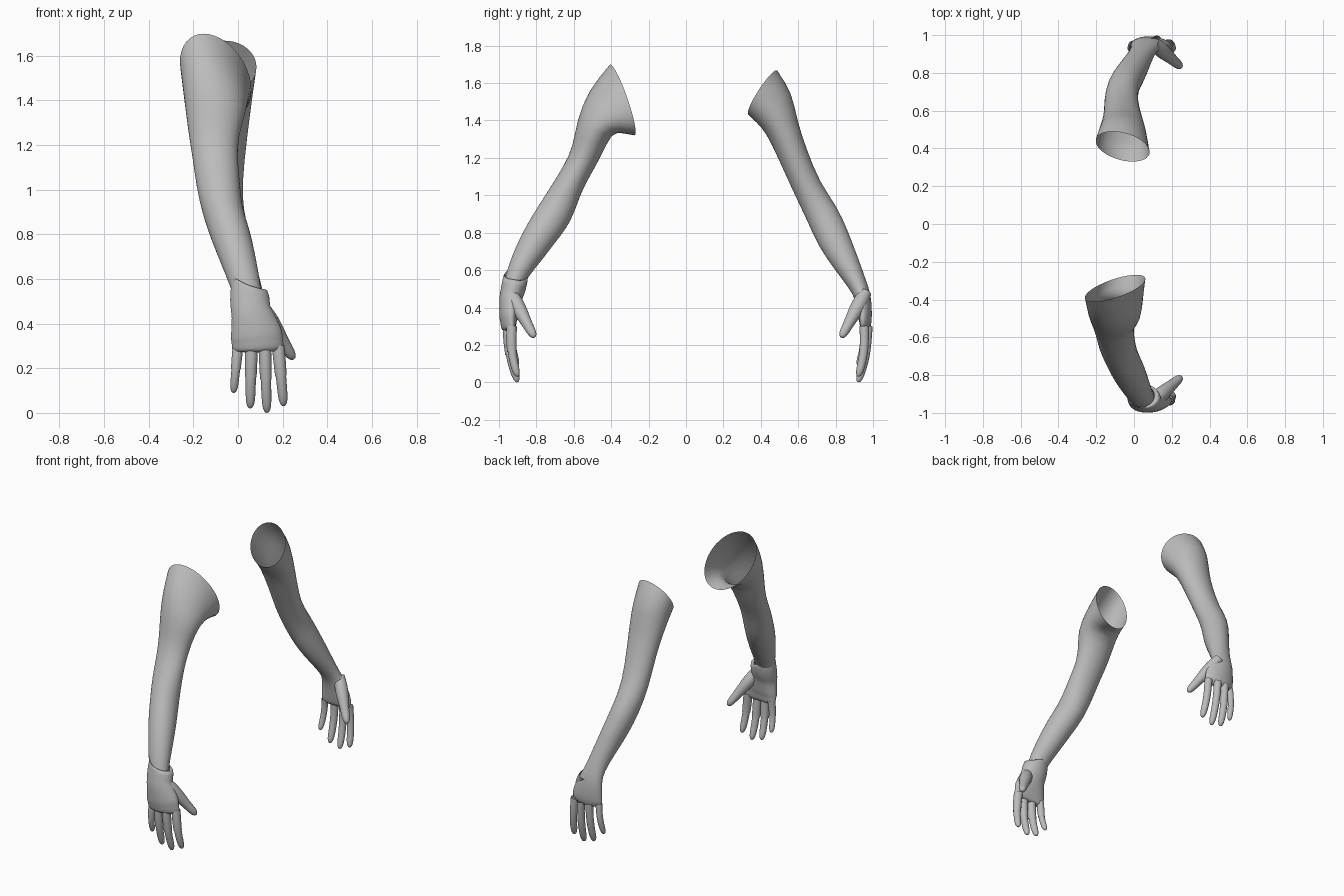
import bpy, bmesh
from math import sin, cos, pi
from mathutils import Vector

cube = bpy.data.objects.get("Cube")
if cube:
    bpy.data.objects.remove(cube)

grey = bpy.data.materials.new("plain_grey")
grey.use_nodes = True
grey.diffuse_color = (.5, .5, .5, 1)
grey.node_tree.nodes["Principled BSDF"].inputs["Base Color"].default_value = grey.diffuse_color

ARM_SIDES = 20
FINGER_SIDES = 10


def ellipse(centre, up, across, sides, arch=0):
    """A ring of points that starts at the outer side and turns toward +x."""
    angles = [2 * pi * k / sides for k in range(sides)]
    return [centre + up * cos(a) + across * sin(a) - up.normalized() * arch * sin(a) ** 2
            for a in angles]


def section_rings(sections, side, sides):
    """Rings across a path; each section is x, y, z, x radius, y radius and an optional arch."""
    mids = [Vector((x, y * side, z)) for x, y, z, *rest in sections]
    last = len(mids) - 1
    rings = []
    for i, (x, y, z, wide, deep, *arch) in enumerate(sections):
        along = (mids[min(i + 1, last)] - mids[max(i - 1, 0)]).normalized()
        across = (Vector((1, 0, 0)) - along * along.x).normalized()
        outward = along.cross(across)
        if outward.y * side < 0:
            outward.negate()
        rings.append(ellipse(mids[i], outward * deep, across * wide, sides, sum(arch)))
    return rings


def loft(name, rings, cap=False, levels=1):
    """Skin a list of rings into one smooth tube."""
    bm = bmesh.new()
    rows = [[bm.verts.new(point) for point in ring] for ring in rings]
    sides = len(rows[0])
    for upper, lower in zip(rows, rows[1:]):
        for k in range(sides):
            after = (k + 1) % sides
            bm.faces.new((upper[k], upper[after], lower[after], lower[k]))
    if cap:
        bm.faces.new(rows[-1])
    bmesh.ops.recalc_face_normals(bm, faces=bm.faces)
    # Make sure the tube faces outward
    bm.faces.ensure_lookup_table()
    face = bm.faces[sides]
    middle = sum(rings[1], Vector()) / sides
    if face.normal.dot(face.calc_center_median() - middle) < 0:
        bmesh.ops.reverse_faces(bm, faces=bm.faces)
    mesh = bpy.data.meshes.new(name)
    bm.to_mesh(mesh)
    bm.free()
    for polygon in mesh.polygons:
        polygon.use_smooth = True
    mesh.materials.append(grey)
    obj = bpy.data.objects.new(name, mesh)
    bpy.context.collection.objects.link(obj)
    smooth = obj.modifiers.new("smooth", "SUBSURF")
    smooth.levels = smooth.render_levels = levels


def arm(name, rim, sections, side, cap=False):
    """An open, slanted shoulder rim followed by the arm sections."""
    rings = section_rings(sections, side, ARM_SIDES)
    # Rounded shoulder halfway between the rim and the upper arm
    shoulder = []
    for k, (a, b) in enumerate(zip(rim, rings[0])):
        swell = .03 * max(0, cos(2 * pi * k / ARM_SIDES))
        shoulder.append(a.lerp(b, .5) + Vector((0, side, .5)) * swell)
    loft(name, [rim, shoulder] + rings, cap)


STEPS = (0, .25, .5, .7, .86, .95, 1)
FINGER_TAPER = (1.1, 1, 1, .95, .9, .7, .3)
THUMB_TAPER = (1.3, 1.7, 1.4, 1.1, 1, .8, .3)
SLEEVE_TAPER = (1.2, 1.2, 1.1)


def digit(name, base, tip, radius, side, taper, bow=0):
    """A finger, thumb or finger sleeve along a slightly bowed line."""
    path = []
    for step, scale in zip(STEPS, taper):
        point = base.lerp(tip, step)
        point.y += bow * sin(pi * step)
        path.append((*point, radius * scale, radius * scale))
    closed = taper is not SLEEVE_TAPER
    loft(name, section_rings(path, side, FINGER_SIDES), closed, levels=2)


def hand(name, side, shift, gloved):
    """Four fingers fanned from the knuckles, and a thumb with a broad root."""
    fingers = {"little": .09, "ring": .02, "middle": 0, "index": .03}
    for i, (label, tip_z) in enumerate(fingers.items()):
        base = Vector((.06 * i, .96 - .02 * abs(i - 1.6) + shift, .3))
        tip = Vector((.075 * i - .02, .9 + shift, tip_z))
        radius = .021 if label == "little" else .025
        title = f"{name}_{label}_finger"
        digit(title, base, tip, radius, side, FINGER_TAPER, .015)
        if gloved:
            digit(title + "_sleeve", base, tip, radius, side, SLEEVE_TAPER, .015)
    root = Vector((.1, .94 + shift, .48))
    tip = Vector((.25, .81 + shift, .24))
    digit(name + "_thumb", root, tip, .027, side, THUMB_TAPER)


# Front arm, ending inside a glove
front_rim = ellipse(Vector((-.1, -.34, 1.51)), Vector((-.03, -.06, .19)),
                    Vector((.16, .04, -.03)), ARM_SIDES)
front_arm = [
    (-.1, .49, 1.37, .14, .1),
    (-.11, .53, 1.23, .11, .08),
    (-.1, .59, 1.12, .1, .075),
    (-.09, .64, 1.03, .1, .08),
    (-.07, .7, .9, .09, .1),
    (-.03, .78, .79, .09, .09),
    (0, .84, .69, .08, .08),
    (.03, .9, .59, .07, .06),
    (.05, .93, .5, .06, .05),
]
arm("front_arm", front_rim, front_arm, -1)

# Glove with a rolled cuff and stepped seams
glove = [
    (.04, .91, .55, .07, .06),
    (.04, .91, .58, .08, .06),
    (.05, .91, .56, .09, .07),
    (.055, .93, .47, .09, .065),
    (.06, .94, .45, .09, .06),
    (.075, .945, .39, .11, .055, .01),
    (.085, .95, .34, .12, .05, .015),
    (.085, .95, .33, .115, .045, .015),
    (.09, .95, .29, .12, .04, .02),
    (.09, .95, .27, .11, .03, .02),
]
loft("glove_palm", section_rings(glove, -1, ARM_SIDES), True)
hand("front", -1, 0, True)

# Back arm, running on into a bare palm
back_rim = ellipse(Vector((-.06, .41, 1.55)), Vector((0, .075, .12)),
                   Vector((.145, -.03, 0)), ARM_SIDES)
back_arm = [
    (-.06, .51, 1.37, .12, .09),
    (-.06, .57, 1.22, .1, .08),
    (-.07, .65, 1.03, .09, .075),
    (-.06, .73, .9, .085, .09),
    (-.02, .79, .76, .08, .09),
    (.02, .86, .63, .07, .07),
    (.05, .92, .52, .065, .05),
    (.06, .945, .46, .08, .045),
    (.075, .955, .39, .1, .04, .01),
    (.09, .96, .33, .115, .035, .015),
    (.09, .96, .27, .11, .025, .015),
]
arm("back_arm", back_rim, back_arm, 1, True)
hand("back", 1, .02, False)
